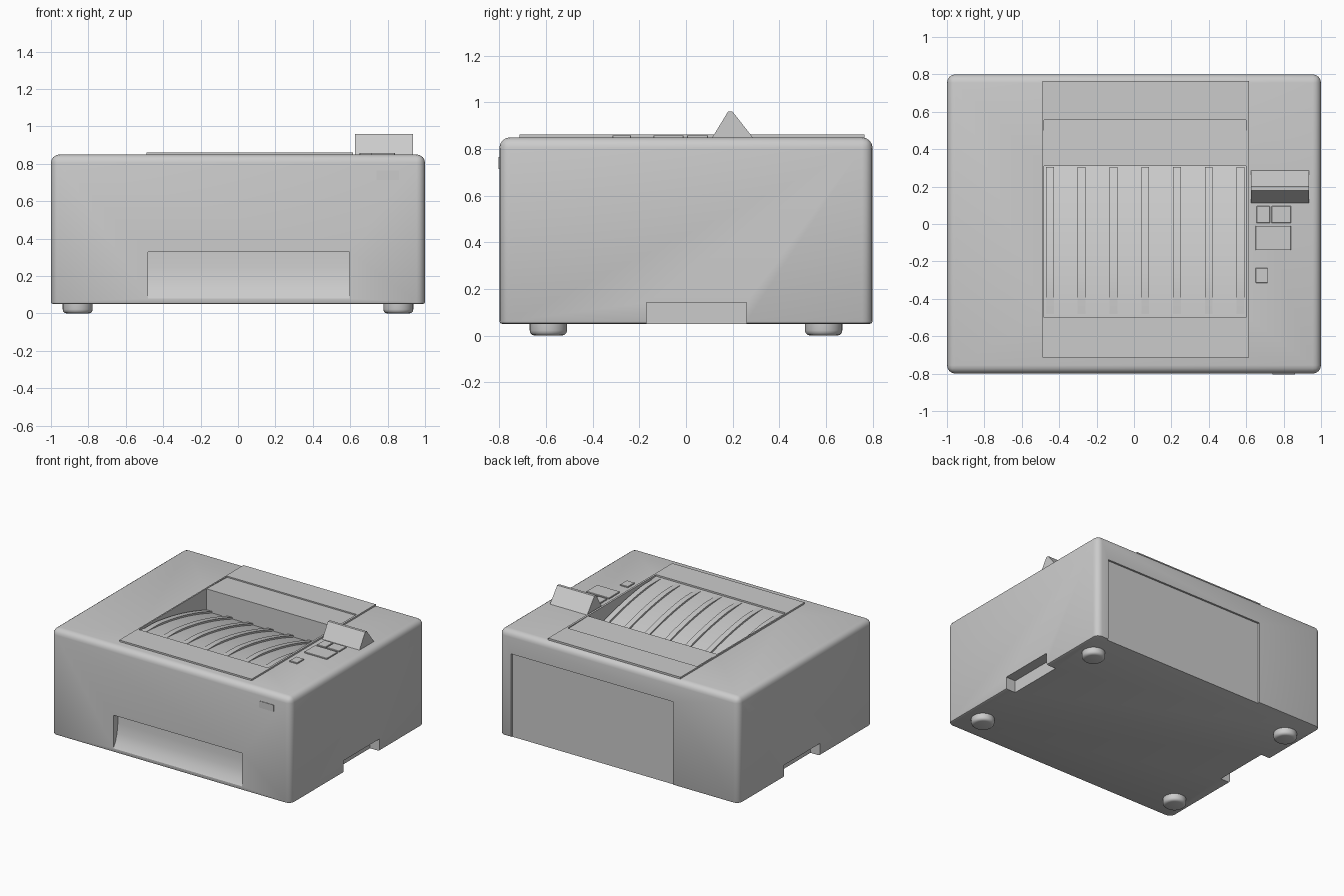
import bpy, bmesh, math
from mathutils import Matrix, Vector

if "Cube" in bpy.data.objects:
    bpy.data.objects.remove(bpy.data.objects["Cube"])


def finish(bm, name, smooth=True):
    bmesh.ops.recalc_face_normals(bm, faces=bm.faces)
    mesh = bpy.data.meshes.new(name)
    bm.to_mesh(mesh)
    bm.free()
    ob = bpy.data.objects.new(name, mesh)
    bpy.context.collection.objects.link(ob)
    if smooth:
        activate(ob)
        bpy.ops.object.shade_smooth_by_angle(angle=math.radians(32))
    return ob


def activate(ob):
    bpy.ops.object.select_all(action='DESELECT')
    ob.select_set(True)
    bpy.context.view_layer.objects.active = ob


def box_bm(lo, hi):
    lo, hi = Vector(lo), Vector(hi)
    bm = bmesh.new()
    bmesh.ops.create_cube(bm, size=1, matrix=Matrix.Translation((lo + hi) / 2)
                          @ Matrix.Diagonal((*(hi - lo), 1)))
    return bm


def box(name, lo, hi, bevel=0):
    bm = box_bm(lo, hi)
    if bevel:
        bmesh.ops.bevel(bm, geom=bm.edges[:], offset=bevel, segments=1, affect='EDGES')
    return finish(bm, name, False)


def prism(name, pts, x0, x1):
    """Extrude a (y, z) profile along x."""
    bm = bmesh.new()
    face = bm.faces.new([bm.verts.new((x0, y, z)) for y, z in pts])
    ext = bmesh.ops.extrude_face_region(bm, geom=[face])
    bmesh.ops.translate(bm, vec=(x1 - x0, 0, 0),
                        verts=[g for g in ext['geom'] if isinstance(g, bmesh.types.BMVert)])
    return finish(bm, name)


def cut(ob, cutters):
    for c in cutters:
        m = ob.modifiers.new("cut", 'BOOLEAN')
        m.operation, m.solver, m.object = 'DIFFERENCE', 'EXACT', c
        activate(ob)
        bpy.ops.object.modifier_apply(modifier=m.name)
    bpy.ops.object.shade_smooth_by_angle(angle=math.radians(32))


def bed_z(y):
    """Height of the paper bed: level at the front, falling toward the back."""
    t = (y + 0.5) / 0.81
    return 0.85 - 0.03 * t - 0.13 * t * t


# Main housing with rounded top and upright edges
bm = box_bm((-1, -0.8, 0.05), (1, 0.8, 0.85))
upper = [e for e in bm.edges if max(v.co.z for v in e.verts) > 0.5]
bmesh.ops.bevel(bm, geom=upper, offset=0.045, segments=4, profile=0.5, affect='EDGES')
low = [e for e in bm.edges if max(v.co.z for v in e.verts) < 0.051]
bmesh.ops.bevel(bm, geom=low, offset=0.012, segments=2, profile=0.5, affect='EDGES')
body = finish(bm, "housing")

# Raised lid frame around the paper bed
lid = box("lid_frame", (-0.49, -0.715, 0.845), (0.615, 0.765, 0.862))

# Cutters: paper well, front grip, rear door recess, side handles, lid step
ys = [-0.5 + 0.81 * i / 14 for i in range(15)]
well = prism("well_cutter", [(y, bed_z(y)) for y in ys] + [(0.31, 1), (-0.5, 1)], -0.48, 0.6)
grip = prism("grip_cutter", [(-0.9, 0.33), (-0.745, 0.33), (-0.747, 0.25), (-0.756, 0.18),
                             (-0.775, 0.12), (-0.8, 0.08), (-0.9, 0.0)], -0.48, 0.595)
rear = box("rear_cutter", (-0.45, 0.786, 0), (0.9, 0.9, 0.68))
handles = [box("handle_cutter", (min(s * 0.92, s * 1.1), -0.17, 0),
               (max(s * 0.92, s * 1.1), 0.26, 0.142)) for s in (-1, 1)]
step = prism("step_cutter", [(0.3, 0.8595), (0.555, 0.8525), (0.555, 0.95), (0.3, 0.95)],
             -0.48, 0.6)
cut(body, [well, grip, rear] + handles)
cut(lid, [well, step])
for c in [well, grip, rear, step] + handles:
    bpy.data.objects.remove(c)

# Curved ribs on the paper bed
rib_ys = [-0.48 + 0.785 * i / 14 for i in range(15)]
for i in range(7):
    x = -0.45 + i * 0.17
    top = [(y, bed_z(y) + 0.013 * min(1, (j + 0.3) / 3)) for j, y in enumerate(rib_ys)]
    base = [(y, bed_z(y) - 0.01) for y in reversed(rib_ys)]
    prism(f"bed_rib_{i + 1}", top + base, x - 0.021, x + 0.021)

# Tilted control display
prism("display", [(0.11, 0.845), (0.18, 0.96), (0.2, 0.96), (0.29, 0.845)], 0.625, 0.935)

# Control buttons
for i, (x0, x1, y0, y1) in enumerate([(0.65, 0.84, -0.14, -0.01), (0.65, 0.715, -0.315, -0.235),
                                      (0.655, 0.727, 0.005, 0.095), (0.735, 0.84, 0.005, 0.095)]):
    box(f"button_{i + 1}", (x0, y0, 0.84), (x1, y1, 0.859), 0.002)

# Small badge plate on the front
box("front_plate", (0.74, -0.804, 0.715), (0.86, -0.79, 0.765))

# Rounded feet
for sx in (-1, 1):
    for sy in (-1, 1):
        bm = bmesh.new()
        bmesh.ops.create_cone(bm, cap_ends=True, segments=32, radius1=0.08, radius2=0.08, depth=0.06,
                              matrix=Matrix.Translation((sx * 0.857, sy * 0.59, 0.03)))
        rim = [e for e in bm.edges if max(v.co.z for v in e.verts) < 0.01]
        bmesh.ops.bevel(bm, geom=rim, offset=0.022, segments=3, profile=0.5, affect='EDGES')
        finish(bm, f"foot_{'left' if sx < 0 else 'right'}_{'front' if sy < 0 else 'back'}")
